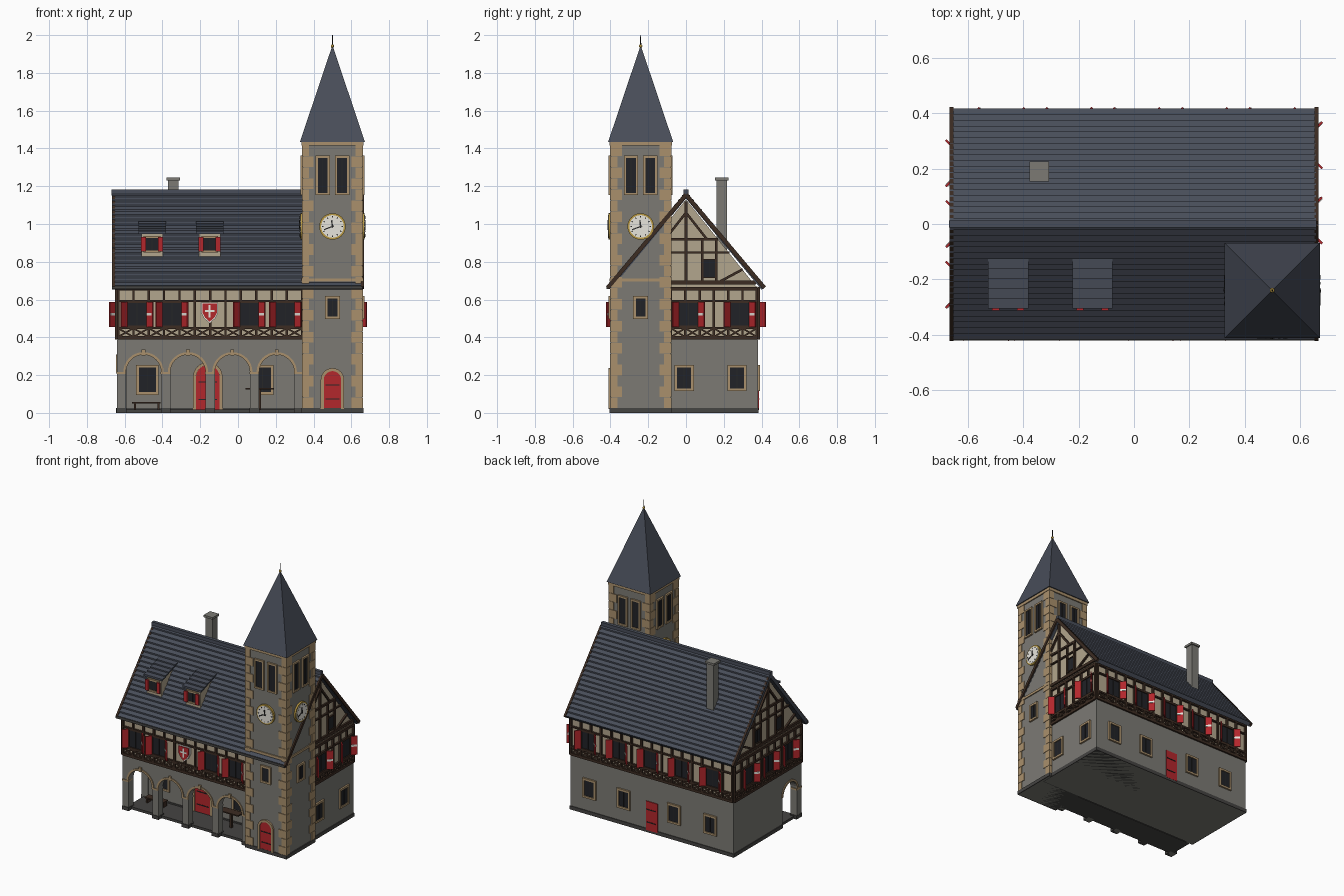
import bpy, bmesh, math
from mathutils import Matrix, Vector

if "Cube" in bpy.data.objects:
    bpy.data.objects.remove(bpy.data.objects["Cube"])

COL = dict(stone=(.20, .195, .175), tan=(.40, .28, .15), plaster=(.45, .38, .27), timber=(.045, .025, .016),
           slate=(.065, .075, .1), red=(.45, .02, .025), glass=(.015, .016, .02), white=(.8, .78, .72),
           gold=(.5, .33, .06), dark=(.06, .058, .055), iron=(.02, .02, .02))
parts = {}


def part(name, col):
    if name not in parts:
        parts[name] = (bmesh.new(), col)
    return parts[name][0]


def prism(name, col, M, pts, y0, y1):
    """Polygon in local x/z, extruded along local y."""
    bm = part(name, col)
    a = [bm.verts.new(M @ Vector((x, y0, z))) for x, z in pts]
    b = [bm.verts.new(M @ Vector((x, y1, z))) for x, z in pts]
    fs = [bm.faces.new(a), bm.faces.new(b[::-1])]
    n = len(pts)
    fs += [bm.faces.new((a[i], b[i], b[(i + 1) % n], a[(i + 1) % n])) for i in range(n)]
    bmesh.ops.recalc_face_normals(bm, faces=fs)


def box(name, col, M, x0, x1, y0, y1, z0, z1):
    prism(name, col, M, [(x0, z0), (x1, z0), (x1, z1), (x0, z1)], y0, y1)


def beam(name, col, M, p, q, w, y0=-.012, y1=.003):
    d = Vector((q[0] - p[0], q[1] - p[1])).normalized() * w / 2
    n = (-d.y, d.x)
    prism(name, col, M, [(p[0] + n[0], p[1] + n[1]), (q[0] + n[0], q[1] + n[1]),
                         (q[0] - n[0], q[1] - n[1]), (p[0] - n[0], p[1] - n[1])], y0, y1)


def arc(cx, cz, r, a0, a1, n):
    return [(cx + r * math.cos(math.radians(a0 + (a1 - a0) * i / n)),
             cz + r * math.sin(math.radians(a0 + (a1 - a0) * i / n))) for i in range(n + 1)]


def side(x, y, deg):
    """Wall frame: local x to the right, local -y outward."""
    return Matrix.Translation((x, y, 0)) @ Matrix.Rotation(math.radians(deg), 4, 'Z')


W = Matrix()
FRONT, RIGHT, BACK, LEFT = side(0, -.38, 0), side(.64, 0, 90), side(0, .38, 180), side(-.64, 0, -90)


def window(M, x, z0, z1, w, col='tan', f=.014, shutters=False, pre='window'):
    h = w / 2
    box(pre + '_panes', 'glass', M, x - h, x + h, -.005, .01, z0, z1)
    for a, b, c, d in ((x - h - f, x - h, z0 - f, z1 + f), (x + h, x + h + f, z0 - f, z1 + f),
                       (x - h, x + h, z0 - f, z0), (x - h, x + h, z1, z1 + f)):
        box(pre + '_frames', col, M, a, b, -.012, .01, c, d)
    box(pre + '_bars', 'iron', M, x - .002, x + .002, -.008, 0, z0, z1)
    if shutters:
        for s in (1, -1):
            S = M @ Matrix.Translation((x + s * (h + .004), -.008, 0)) @ Matrix.Scale(s, 4, (1, 0, 0)) \
                @ Matrix.Rotation(math.radians(-45), 4, 'Z')
            box('shutters', 'red', S, 0, .046, -.004, .004, z0 - .006, z1 + .006)
            if s > 0:
                m = (z0 + z1) / 2
                box('shutter_stripes', 'white', S, .004, .042, -.006, .006, m - .007, m + .007)


def arch_ring(name, col, M, cx, cz, r, t, foot, y0, y1):
    inner, outer = arc(cx, cz, r, 0, 180, 16), arc(cx, cz, r + t, 180, 0, 16)
    prism(name, col, M, [(cx + r, foot)] + inner + [(cx - r, foot), (cx - r - t, foot)] + outer
          + [(cx + r + t, foot)], y0, y1)


def arch_door(M, cx, r, cz, foot):
    prism('doors', 'red', M, [(cx + r, foot)] + arc(cx, cz, r, 0, 180, 14) + [(cx - r, foot)], -.006, .01)
    arch_ring('door_surrounds', 'tan', M, cx, cz, r, .016, foot, -.012, .01)
    for z in (foot + .05, cz - .03):
        box('door_hinges', 'iron', M, cx - r * .8, cx + r * .8, -.009, 0, z, z + .006)


# Ground floor block, plinths and arcade paving
box('ground_floor', 'stone', W, -.64, .64, -.16, .38, 0, .39)
box('plinth', 'dark', W, -.645, .645, -.165, .385, 0, .025)
box('arcade_floor', 'dark', W, -.62, .34, -.35, -.17, 0, .018)

# Arcade: front wall with four arches, side wall with one
centres = [-.50, -.265, -.03, .205]
outline = [(-.64, .39), (-.64, 0)]
for c in centres:
    outline += [(c - .093, 0)] + arc(c, .215, .093, 180, 0, 16) + [(c + .093, 0)]
    arch_ring('arcade_mouldings', 'tan', FRONT, c, .215, .093, .014, .215, -.006, .004)
    box('keystones', 'tan', FRONT, c - .01, c + .01, -.01, .01, .305, .335)
for x in (-.6165, -.3825, -.1475, .0875, .3225):
    box('pier_capitals', 'tan', FRONT, x - .027, x + .024, -.005, .056, .205, .217)
    box('pier_feet', 'dark', FRONT, x - .026, x + .026, -.004, .056, 0, .025)
prism('arcade_wall', 'stone', FRONT, outline + [(.35, 0), (.35, .39)], 0, .05)
prism('arcade_side_wall', 'stone', LEFT, [(.16, .39), (.16, 0), (.17, 0)] + arc(.25, .215, .08, 180, 0, 14)
      + [(.33, 0), (.34, 0), (.34, .39)], 0, .05)
arch_ring('arcade_mouldings', 'tan', LEFT, .25, .215, .08, .014, .215, -.006, .004)

# Arcade back wall openings, bench and small table
INNER = side(0, -.16, 0)
for x in (-.48, .13):
    window(INNER, x, .11, .24, .09)
arch_door(INNER, -.16, .062, .19, .018)
box('bench_seat', 'timber', W, -.56, -.41, -.25, -.2, .05, .058)
box('table_top', 'timber', W, .04, .19, -.27, -.21, .125, .133)
for x in (-.55, -.425):
    box('bench_legs', 'timber', W, x, x + .01, -.245, -.205, .018, .05)
box('table_leg', 'timber', W, .108, .122, -.247, -.233, .018, .125)

# Other ground floor windows and rear door
for x in (-.01, .27):
    window(RIGHT, x, .13, .24, .075)
for x in (-.49, -.22, .175, .46):
    window(BACK, x, .13, .24, .075)
box('doors', 'red', BACK, -.045, .045, -.006, .01, .015, .22)
for z in (.07, .16):
    box('door_hinges', 'iron', BACK, -.04, .03, -.009, 0, z, z + .006)

# Half-timbered upper floor and attic
box('upper_floor', 'plaster', W, -.638, .638, -.378, .378, .385, .67)
prism('attic_gables', 'plaster', RIGHT, [(-.378, .66), (.378, .66), (0, 1.13)], 0, 1.28)


def timber_wall(M, a, b, n, wins):
    for z, w in ((.397, .018), (.45, .012), (.592, .01), (.657, .018)):
        beam('timber_rails', 'timber', M, (a, z), (b, z), w)
    s = (b - a) / n
    for i in range(n + 1):
        x = a + i * s
        if all(abs(x - c) > .058 for c in wins):
            beam('timber_posts', 'timber', M, (x, .39), (x, .66), .013)
        else:
            for lo, hi in ((.39, .45), (.59, .66)):
                beam('timber_posts', 'timber', M, (x, lo), (x, hi), .012)
        if i < n:
            for p, q in ((.402, .448), (.448, .402)):
                beam('timber_crosses', 'timber', M, (x, p), (x + s, q), .009, -.01)
    for c in wins:
        window(M, c, .462, .582, .095, 'timber', .008, True, 'upper_window')


timber_wall(FRONT, -.635, .34, 12, (-.535, -.35, .06, .25))
timber_wall(BACK, -.635, .635, 16, (-.5, -.255, -.01, .235, .48))
timber_wall(RIGHT, -.08, .375, 6, (.013, .285))
timber_wall(LEFT, -.375, .375, 10, (-.22, 0, .22))

# Gable framing and barge boards
for M in (RIGHT, LEFT):
    beam('gable_beams', 'timber', M, (-.37, .69), (.37, .69), .02)
    beam('gable_beams', 'timber', M, (-.17, .92), (.17, .92), .014)
    beam('gable_beams', 'timber', M, (-.23, .85), (.23, .85), .01)
    beam('gable_beams', 'timber', M, (0, .68), (0, 1.12), .016)
    for s in (1, -1):
        for p, q in (((.085, .69), (.085, .92)), ((.16, .69), (.16, .92)), ((.17, .69), (.30, .76)),
                     ((.0, 1.06), (.11, .92))):
            beam('gable_beams', 'timber', M, (s * p[0], p[1]), (s * q[0], q[1]), .013)
        window(M, s * .123, .72, .81, .06, 'timber', .006, False, 'gable_window')
        beam('barge_boards', 'timber', M, (s * .415, .662), (0, 1.155), .022, -.027, -.012)

# Main roof with stepped slate courses
rows, slope = 20, []
for i in range(rows):
    for t, k in ((i, .012), ((i + 1), .002)):
        slope.append((-.418 * (1 - t / rows), .662 + .503 * t / rows + k))
roof = slope + [(-y, z) for y, z in slope[::-1][1:]] + [(.40, .652), (0, 1.135), (-.40, .652)]
prism('main_roof', 'slate', RIGHT, roof, -.018, 1.307)
box('ridge_cap', 'slate', W, -.67, .66, -.012, .012, 1.15, 1.182)
box('front_gutter', 'dark', W, -.668, .66, -.422, -.408, .655, .672)

# Dormers
for x in (-.455, -.15):
    M = Matrix.Translation((x, -.29, 0))
    D = M @ Matrix.Rotation(math.radians(90), 4, 'Z')
    prism('dormer_bodies', 'plaster', D, [(0, .80), (0, .955), (.16, 1.0)], -.057, .057)
    for i in range(5):
        y, z = -.016 + i * .036, .948 + i * .0125
        prism('dormer_roofs', 'slate', D, [(y, z), (y + .04, z + .012), (y + .04, z + .018), (y, z + .014)],
              -.073, .073)
    window(M, 0, .86, .925, .065, 'tan', .012, False, 'dormer_window')
    for s in (-1, 1):
        box('dormer_shutters', 'red', M, s * .045 - .013, s * .045 + .013, -.022, -.012, .855, .93)

# Chimney
box('chimney', 'stone', W, -.37, -.315, .162, .218, .85, 1.23)
box('chimney_cap', 'stone', W, -.378, -.307, .154, .226, 1.23, 1.245)

# Heraldic shield
prism('shield_border', 'white', FRONT, [(-.195, .585), (-.105, .585), (-.105, .53), (-.12, .5), (-.15, .475),
                                        (-.18, .5), (-.195, .53)], -.014, 0)
prism('shield', 'red', FRONT, [(-.189, .579), (-.111, .579), (-.111, .532), (-.125, .505), (-.15, .483),
                               (-.175, .505), (-.189, .532)], -.018, 0)
box('shield_cross', 'white', FRONT, -.155, -.145, -.021, 0, .505, .57)
box('shield_cross', 'white', FRONT, -.175, -.125, -.021, 0, .535, .546)

# Tower shaft, quoins, mouldings, spire
TX, TY, H = .5, -.24, .157
T = Matrix.Translation((TX, TY, 0))
box('tower', 'stone', T, -H, H, -H, H, 0, 1.435)
box('tower_plinth', 'dark', T, -H - .007, H + .007, -H - .007, H + .007, 0, .025)
box('tower_band', 'tan', T, -H - .007, H + .007, -H - .007, H + .007, .695, .712)
box('tower_cornice', 'tan', T, -H - .008, H + .008, -H - .008, H + .008, 1.415, 1.437)
for sx in (1, -1):
    for sy in (1, -1):
        Q = T @ Matrix.Diagonal((sx, sy, 1, 1))
        for i in range(24):
            a, b = ((.058, .034), (.034, .058))[i % 2]
            z = .025 + i * .058
            box('tower_quoins', 'tan', Q, H - a, H + .005, H - b, H + .005, z, z + .056)
bm = part('spire', 'slate')
bmesh.ops.create_cone(bm, segments=4, radius1=.172 * 2 ** .5, radius2=.003, depth=.505, cap_ends=True,
                      matrix=Matrix.Translation((TX, TY, 1.6875)) @ Matrix.Rotation(math.pi / 4, 4, 'Z'))
bmesh.ops.create_cone(part('finial_rod', 'iron'), segments=8, radius1=.004, radius2=.002, depth=.075,
                      cap_ends=True, matrix=Matrix.Translation((TX, TY, 1.9625)))
bmesh.ops.create_uvsphere(part('finial_ball', 'gold'), u_segments=12, v_segments=8, radius=.009,
                          matrix=Matrix.Translation((TX, TY, 1.942)))

# Tower openings and clocks
for k in range(4):
    M = T @ Matrix.Rotation(math.radians(90 * k), 4, 'Z') @ Matrix.Translation((0, -H, 0))
    for s in (-1, 1):
        window(M, s * .051, 1.165, 1.35, .052, 'tan', .012, False, 'belfry')
    if k == 2:
        continue
    prism('clock_rims', 'gold', M, arc(0, .987, .07, 0, 348.75, 31), -.012, .01)
    prism('clock_faces', 'white', M, arc(0, .987, .06, 0, 348.75, 31), -.015, .01)
    for i in range(12):
        c, s = math.cos(i * math.pi / 6), math.sin(i * math.pi / 6)
        beam('clock_ticks', 'iron', M, (c * .047, .987 + s * .047), (c * .055, .987 + s * .055), .005, -.017)
    beam('clock_hands', 'iron', M, (.008, .99), (-.045, .97), .006, -.018)
    beam('clock_hands', 'iron', M, (0, .98), (-.004, 1.02), .007, -.019)
    if k < 2:
        window(M, 0, .51, .605, .052, 'tan', .014, False, 'tower_window')
arch_door(side(TX, TY - H, 0), 0, .046, .175, .02)

# Turn every collected part into an object
mats = {}
for k, c in COL.items():
    mats[k] = bpy.data.materials.new(k)
    mats[k].diffuse_color = (*c, 1)
for name, (bm, col) in parts.items():
    me = bpy.data.meshes.new(name)
    bm.to_mesh(me)
    bm.free()
    me.materials.append(mats[col])
    bpy.context.collection.objects.link(bpy.data.objects.new(name, me))

for m in bpy.data.materials:
    if m.users and not m.is_grease_pencil:
        m.use_nodes = True
        m.node_tree.nodes["Principled BSDF"].inputs["Base Color"].default_value = m.diffuse_color
